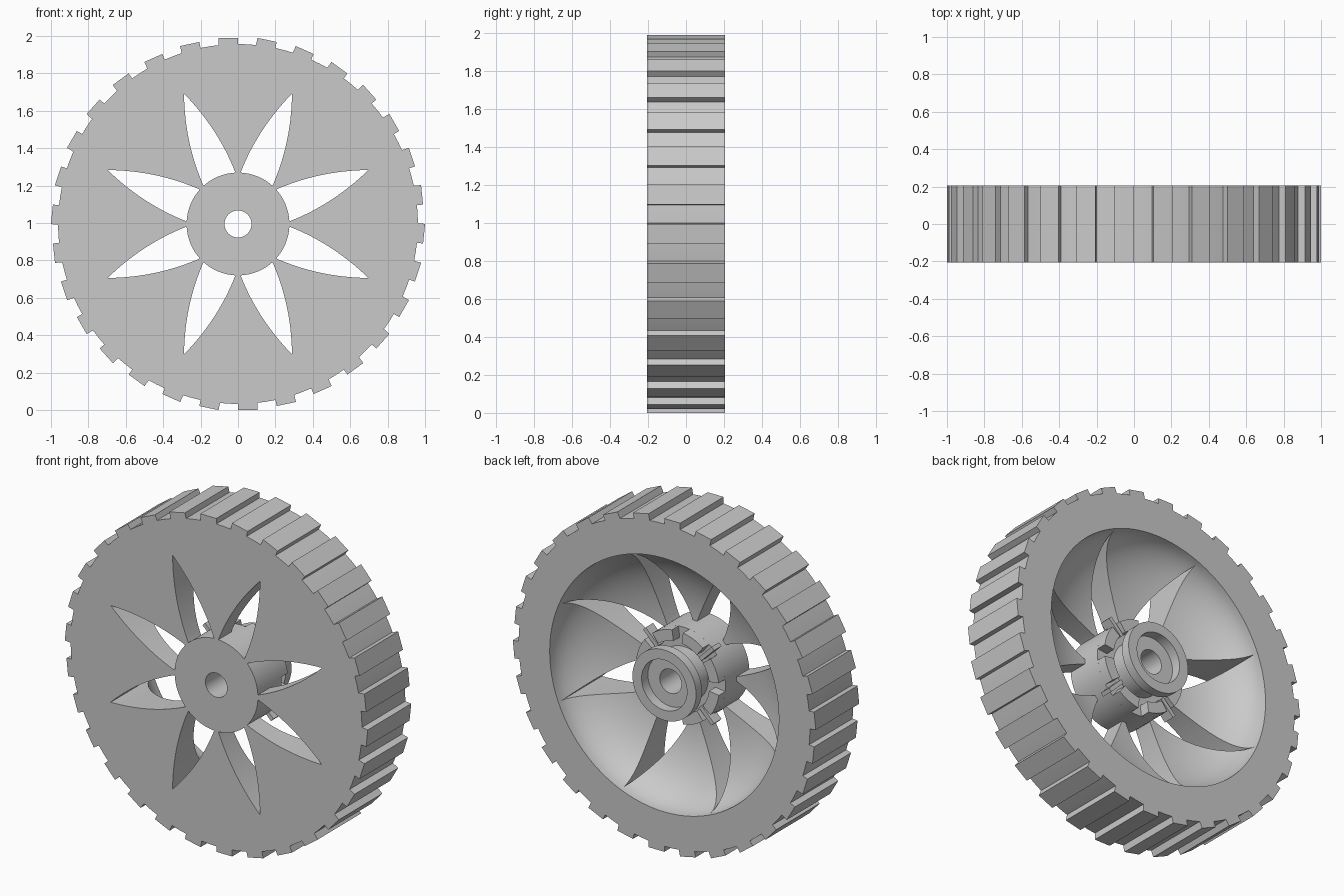
import bpy, bmesh, math
from math import sin, cos, radians, pi
from mathutils import Matrix, Vector

if "Cube" in bpy.data.objects:
    bpy.data.objects.remove(bpy.data.objects["Cube"])

CENTRE = 0.995      # height of the axle
HALF = 0.205        # half of the wheel width

grey = bpy.data.materials.new("plain_grey")
grey.use_nodes = True
grey.diffuse_color = (0.59, 0.59, 0.59, 1)
grey.node_tree.nodes["Principled BSDF"].inputs["Base Color"].default_value = (0.59, 0.59, 0.59, 1)


def finish(bm, name):
    """Turn a bmesh into an object standing on the axle centre."""
    bmesh.ops.recalc_face_normals(bm, faces=bm.faces)
    mesh = bpy.data.meshes.new(name)
    bm.to_mesh(mesh)
    bm.free()
    mesh.materials.append(grey)
    ob = bpy.data.objects.new(name, mesh)
    ob.location.z = CENTRE
    bpy.context.collection.objects.link(ob)
    return ob


def prism(bm, outline, y0, y1):
    """Extrude an (x, z) outline from y0 to y1."""
    near = [bm.verts.new((x, y0, z)) for x, z in outline]
    far = [bm.verts.new((x, y1, z)) for x, z in outline]
    bm.faces.new(near)
    bm.faces.new(far[::-1])
    for i in range(len(near)):
        j = (i + 1) % len(near)
        bm.faces.new((near[i], far[i], far[j], near[j]))


def lathe(bm, profile, steps=96):
    """Revolve a closed (radius, y) profile around the axle."""
    rings = []
    for r, y in profile:
        if r == 0:
            rings.append([bm.verts.new((0, y, 0))] * steps)
        else:
            rings.append([bm.verts.new((r * cos(2 * pi * k / steps), y, r * sin(2 * pi * k / steps)))
                          for k in range(steps)])
    for i, a in enumerate(rings):
        b = rings[(i + 1) % len(rings)]
        for k in range(steps):
            m = (k + 1) % steps
            corners = list(dict.fromkeys((a[k], a[m], b[m], b[k])))
            if len(corners) > 2:
                bm.faces.new(corners)


def turned(points, angle):
    c, s = cos(angle), sin(angle)
    return [(x * c - z * s, x * s + z * c) for x, z in points]


def polar(r, degrees):
    return (r * cos(radians(degrees)), r * sin(radians(degrees)))


def smooth(ob):
    bpy.ops.object.select_all(action="DESELECT")
    ob.select_set(True)
    bpy.context.view_layer.objects.active = ob
    bpy.ops.object.shade_smooth_by_angle(angle=radians(25))


# Toothed tread: thirty square lugs with flat grooves between them
TEETH = 30
groove = 0.962
lug = [(0, groove), (0, 0.995), (-0.105, 0.995), (-0.105, groove - 0.006)]
outline = []
for k in range(TEETH):
    outline += turned(lug, 2 * pi * k / TEETH)
    outline.append(polar(groove, 99 + 360 * k / TEETH))
bm = bmesh.new()
prism(bm, outline, -HALF, HALF)
wheel = finish(bm, "wheel_body")

# Bowl-shaped hollow in the back, with a hole for the hub
bowl = [(0, -0.3), (0.27, -0.3)]
for i in range(17):
    a = i / 16 * pi / 2
    bowl.append((0.27 + 0.487 * sin(a), HALF - 0.29 * cos(a)))
bowl += [(0.757, 0.3), (0, 0.3)]
bm = bmesh.new()
lathe(bm, bowl)
bowl_cutter = finish(bm, "bowl_cutter")

# Eight petal openings with curved sides
side = [(0.22, 0.085)]
for i in range(16):
    t = i / 16
    side.append((0.258 + 0.497 * t, 0.092 * (1 - t) + 0.105 * t * (1 - t)))
petal = side + [(0.755, 0)] + [(u, -v) for u, v in reversed(side)]
bm = bmesh.new()
for k in range(8):
    prism(bm, turned(petal, radians(22.5 + 45 * k)), -0.35, 0.35)
petal_cutter = finish(bm, "petal_cutter")

for cutter in (bowl_cutter, petal_cutter):
    mod = wheel.modifiers.new(cutter.name, "BOOLEAN")
    mod.operation = "DIFFERENCE"
    mod.solver = "EXACT"
    mod.object = cutter
    bpy.ops.object.select_all(action="DESELECT")
    wheel.select_set(True)
    bpy.context.view_layer.objects.active = wheel
    bpy.ops.object.modifier_apply(modifier=mod.name)
    bpy.data.objects.remove(cutter)
smooth(wheel)

# Hub: drum, neck and end flange with a recess around the bore
bm = bmesh.new()
lathe(bm, [(0.072, -HALF), (0.275, -HALF), (0.275, 0.02), (0.16, 0.02), (0.16, 0.15),
           (0.21, 0.15), (0.21, HALF), (0.15, HALF), (0.15, 0.145), (0.072, 0.145)])
smooth(finish(bm, "hub"))

# Raised segments around the end of the drum
bm = bmesh.new()
for k in range(8):
    angles = [22.5 + 45 * k + d for d in (-15, -9, -3, 3, 9, 15)]
    arc = [polar(0.275, a) for a in angles] + [polar(0.21, a) for a in reversed(angles)]
    prism(bm, arc, 0.01, 0.08)
smooth(finish(bm, "hub_segments"))

# Thin ribs in line with the diagonal spokes
bm = bmesh.new()
for k in range(4):
    rib = [(0.2, -0.012), (0.32, -0.012), (0.32, 0.012), (0.2, 0.012)]
    prism(bm, turned(rib, radians(45 + 90 * k)), 0.0, 0.07)
finish(bm, "hub_ribs")
